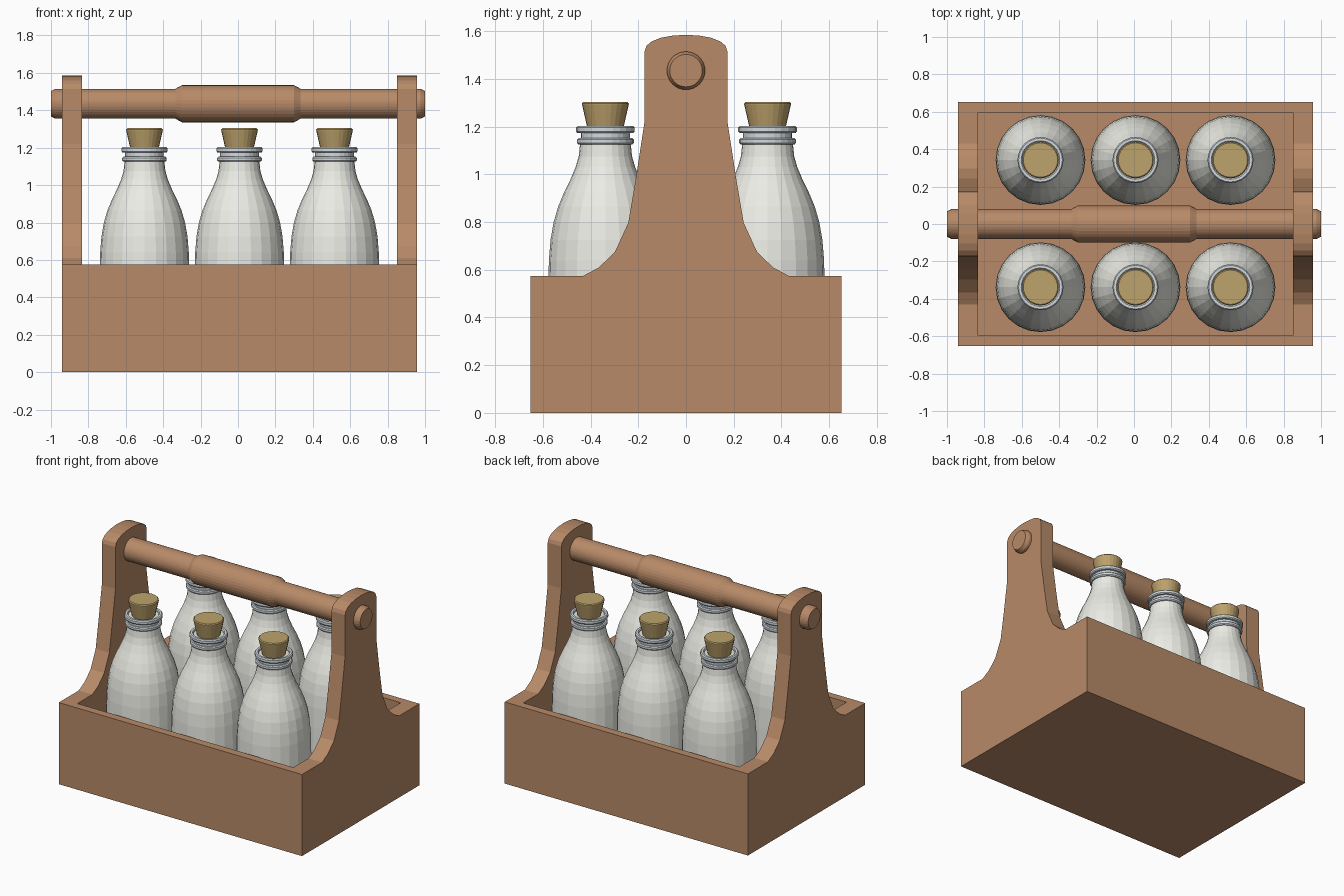
import bpy, bmesh
from math import tau
from mathutils import Matrix, Vector

if "Cube" in bpy.data.objects:
    bpy.data.objects.remove(bpy.data.objects["Cube"])


def material(name, rgb):
    m = bpy.data.materials.new(name)
    m.diffuse_color = (*rgb, 1)
    m.use_nodes = True
    m.node_tree.nodes["Principled BSDF"].inputs["Base Color"].default_value = m.diffuse_color
    return m


WOOD = material("wood", (0.48, 0.255, 0.138))
CORK = material("cork", (0.515, 0.366, 0.15))
MILK = material("milk", (0.83, 0.84, 0.78))
GLASS = material("glass", (0.65, 0.70, 0.73))


def add_object(name, bm, mat):
    bmesh.ops.recalc_face_normals(bm, faces=bm.faces)
    mesh = bpy.data.meshes.new(name)
    bm.to_mesh(mesh)
    bm.free()
    mesh.materials.append(mat)
    obj = bpy.data.objects.new(name, mesh)
    bpy.context.collection.objects.link(obj)
    return obj


def lathe(name, profile, sides, mat):
    """Spin (radius, height) points about z."""
    bm = bmesh.new()
    verts = [bm.verts.new((r, 0, z)) for r, z in profile]
    edges = [bm.edges.new(pair) for pair in zip(verts, verts[1:])]
    bmesh.ops.spin(bm, geom=verts + edges, cent=(0, 0, 0), axis=(0, 0, 1),
                   angle=tau, steps=sides)
    bmesh.ops.remove_doubles(bm, verts=bm.verts, dist=0.0005)
    return add_object(name, bm, mat)


def box(name, lo, hi, mat):
    bm = bmesh.new()
    lo, hi = Vector(lo), Vector(hi)
    bmesh.ops.create_cube(bm, size=1, matrix=Matrix.Translation((lo + hi) / 2)
                          @ Matrix.Diagonal((*(hi - lo), 1)))
    return add_object(name, bm, mat)


# Crate: end-panel silhouette extruded along x, then hollowed out
CX = 0.008          # crate and bottles sit slightly right of the handle
RIM = 0.575
half = [(0.653, 0), (0.653, RIM), (0.43, RIM), (0.365, 0.61), (0.298, 0.675),
        (0.242, 0.797), (0.21, 0.985), (0.174, 1.22), (0.174, 1.515),
        (0.165, 1.54), (0.143, 1.558), (0.105, 1.573), (0.055, 1.582)]
outline = half + [(0, 1.585)] + [(-y, z) for y, z in reversed(half)]
bm = bmesh.new()
face = bm.faces.new([bm.verts.new((CX - 0.948, y, z)) for y, z in outline])
ext = bmesh.ops.extrude_face_region(bm, geom=[face])
bmesh.ops.translate(bm, vec=(1.896, 0, 0),
                    verts=[v for v in ext["geom"] if isinstance(v, bmesh.types.BMVert)])
crate = add_object("crate", bm, WOOD)

cutters = [
    box("gap_cutter", (CX - 0.842, -1, RIM), (CX + 0.842, 1, 2), WOOD),
    box("inside_cutter", (CX - 0.842, -0.597, 0.06), (CX + 0.842, 0.597, 1), WOOD),
]
for c in cutters:
    c.hide_render = True
    mod = crate.modifiers.new(c.name, 'BOOLEAN')
    mod.operation, mod.solver, mod.object = 'DIFFERENCE', 'EXACT', c
bpy.context.view_layer.update()
hollow = bpy.data.meshes.new_from_object(
    crate.evaluated_get(bpy.context.evaluated_depsgraph_get()))
crate.modifiers.clear()
crate.data = hollow
for c in cutters:
    bpy.data.objects.remove(c)

# Turned carrying handle through both end panels
grip = [(0, 1.0), (0.068, 1.0), (0.08, 0.975), (0.08, 0.335), (0.099, 0.30)]
handle = lathe("handle", grip + [(r, -z) for r, z in reversed(grip)], 32, WOOD)
handle.data.transform(Matrix.Translation((0, 0, 1.435)) @ Matrix.Rotation(tau / 4, 4, 'Y'))

# Bottle parts, shared by all six bottles
body = [(0, 0.06), (0.215, 0.06), (0.235, 0.08), (0.24, 0.12), (0.24, 0.50),
        (0.237, 0.64), (0.23, 0.725), (0.217, 0.80), (0.198, 0.865),
        (0.173, 0.925), (0.147, 0.978), (0.125, 1.03), (0.112, 1.075),
        (0.106, 1.13), (0.101, 1.15), (0.101, 1.19), (0, 1.19)]
collar = [(0.098, 1.125), (0.113, 1.125), (0.119, 1.132), (0.119, 1.146),
          (0.113, 1.152), (0.103, 1.152), (0.103, 1.173), (0.117, 1.173),
          (0.123, 1.180), (0.123, 1.196), (0.117, 1.203), (0.103, 1.203),
          (0.098, 1.196), (0.098, 1.125)]
stopper = [(0, 1.17), (0.07, 1.17), (0.098, 1.293), (0.098, 1.298),
           (0.092, 1.304), (0, 1.304)]
parts = [("bottle", body, 24, MILK), ("bottle_collar", collar, 24, GLASS),
         ("stopper", stopper, 24, CORK)]

# Two rows of three bottles
for name, profile, sides, mat in parts:
    first = lathe(name, profile, sides, mat)
    for i in range(6):
        obj = first if i == 0 else first.copy()
        if i:
            bpy.context.collection.objects.link(obj)
        obj.location = (CX + (i % 3 - 1) * 0.508, 0.342 if i < 3 else -0.338, 0)
